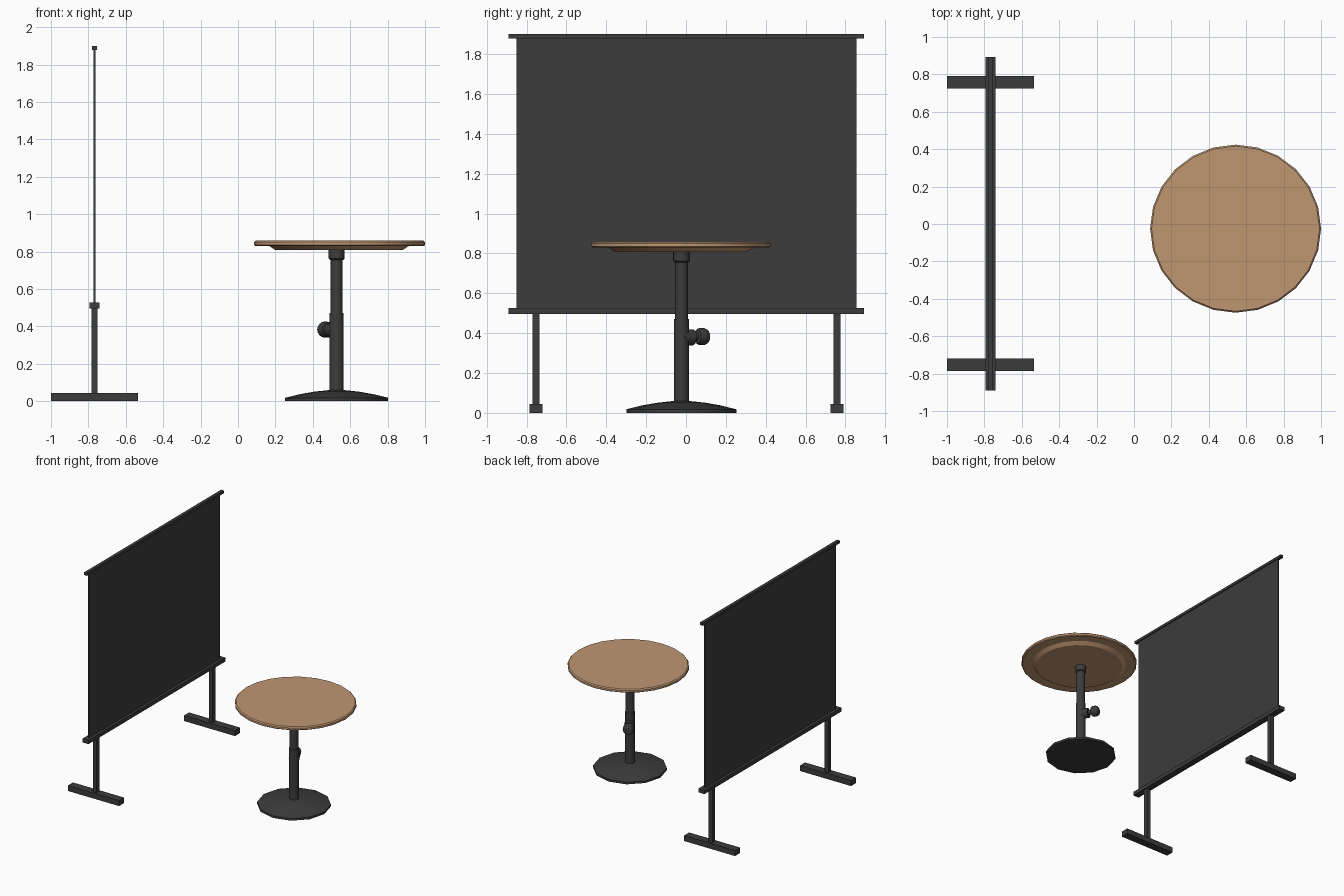
import bpy, math
from mathutils import Vector

if "Cube" in bpy.data.objects:
    bpy.data.objects.remove(bpy.data.objects["Cube"])


def material(name, rgb):
    m = bpy.data.materials.new(name)
    m.diffuse_color = (*rgb, 1)
    m.use_nodes = True
    m.node_tree.nodes["Principled BSDF"].inputs["Base Color"].default_value = m.diffuse_color
    return m


DARK = material("dark_metal", (0.045, 0.045, 0.045))
WOOD = material("wood", (0.53, 0.31, 0.17))


def add_object(name, verts, faces, mat):
    mesh = bpy.data.meshes.new(name)
    mesh.from_pydata(verts, [], faces)
    mesh.materials.append(mat)
    ob = bpy.data.objects.new(name, mesh)
    bpy.context.collection.objects.link(ob)
    return ob


def smooth(ob, angle=30):
    bpy.ops.object.select_all(action='DESELECT')
    ob.select_set(True)
    bpy.context.view_layer.objects.active = ob
    bpy.ops.object.shade_smooth_by_angle(angle=math.radians(angle))


def box(name, lo, hi, mat=DARK):
    verts = [(x, y, z) for x in (lo[0], hi[0]) for y in (lo[1], hi[1]) for z in (lo[2], hi[2])]
    faces = [(0, 1, 3, 2), (4, 6, 7, 5), (0, 4, 5, 1), (2, 3, 7, 6), (0, 2, 6, 4), (1, 5, 7, 3)]
    return add_object(name, verts, faces, mat)


def lathe(name, profile, n, at, mat=DARK, stretch=1.0):
    """Solid of revolution from (radius, height) points, listed bottom to top."""
    verts = [(r * math.cos(math.tau * i / n), r * stretch * math.sin(math.tau * i / n), h)
             for r, h in profile for i in range(n)]
    faces = [(k * n + i, k * n + (i + 1) % n, (k + 1) * n + (i + 1) % n, (k + 1) * n + i)
             for k in range(len(profile) - 1) for i in range(n)]
    faces += [tuple(reversed(range(n))), tuple(range((len(profile) - 1) * n, len(profile) * n))]
    ob = add_object(name, verts, faces, mat)
    ob.location = at
    smooth(ob)
    return ob


# Projection screen: fabric, rails and two T-shaped legs
SX, SY = -0.767, 0.002
box("screen_panel", (SX - 0.005, SY - 0.853, 0.52), (SX + 0.005, SY + 0.853, 1.885))
box("top_bar", (SX - 0.013, SY - 0.892, 1.878), (SX + 0.013, SY + 0.892, 1.9))
box("bottom_rail", (SX - 0.027, SY - 0.892, 0.495), (SX + 0.027, SY + 0.892, 0.527))
for side, label in ((-1, "front"), (1, "back")):
    y = SY + side * 0.755
    box(label + "_post", (SX - 0.017, y - 0.018, 0.04), (SX + 0.017, y + 0.018, 0.5))
    box(label + "_foot", (-1.0, y - 0.033, 0), (-0.535, y + 0.033, 0.045))

# Round table: top with a tapered underside
TOP = (0.543, -0.025, 0)
lathe("table_top", [(0.449, 0.829), (0.457, 0.835), (0.457, 0.850), (0.449, 0.858)],
      24, TOP, WOOD, 0.983)
lathe("table_underside", [(0.34, 0.808), (0.374, 0.831)], 24, (0.54, -0.025, 0), WOOD, 0.983)

# Pedestal: domed base, telescoping column and collar
PED = (0.527, -0.023, 0)
lathe("pedestal_base", [(0.276, 0), (0.276, 0.018), (0.2, 0.037), (0.12, 0.051), (0.036, 0.06)],
      12, PED)
lathe("lower_column", [(0.038, 0.05), (0.038, 0.472)], 16, PED)
lathe("upper_column", [(0.033, 0.46), (0.033, 0.77)], 16, PED)
lathe("top_collar", [(0.035, 0.755), (0.042, 0.762), (0.042, 0.812)], 16, PED)

# Height lock: boss and knob pointing out of the column
direction = Vector((-0.5, 0.866, 0))
turn = direction.to_track_quat('Z', 'Y')
for name, profile, z in (
        ("knob_boss", [(0.04, 0.0), (0.04, 0.066)], 0.379),
        ("lock_knob", [(0.018, 0.05), (0.018, 0.088), (0.036, 0.093), (0.043, 0.105),
                       (0.043, 0.13), (0.036, 0.145), (0.025, 0.152)], 0.383)):
    knob = lathe(name, profile, 16, (PED[0], PED[1], z))
    knob.rotation_mode = 'QUATERNION'
    knob.rotation_quaternion = turn
